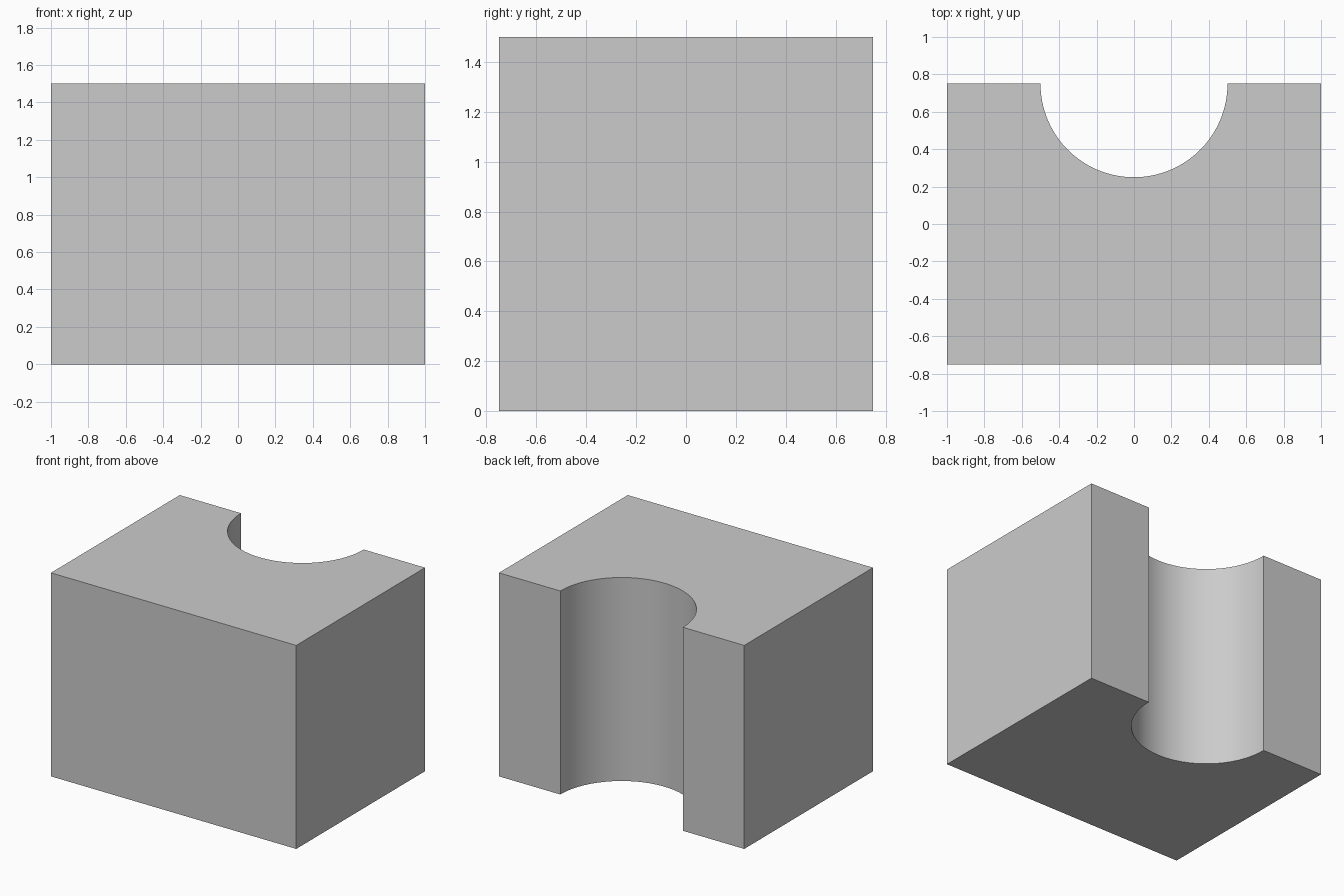
import bpy, bmesh, math

if "Cube" in bpy.data.objects:
    bpy.data.objects.remove(bpy.data.objects["Cube"])

WIDTH, DEPTH, HEIGHT = 2.0, 1.5, 1.5
RADIUS, SEGMENTS = 0.5, 64

# Plan outline: rectangle with a half-round channel in the back edge
x, y = WIDTH / 2, DEPTH / 2
outline = [(-x, y), (-x, -y), (x, -y), (x, y)]
for i in range(SEGMENTS + 1):
    a = -math.pi * i / SEGMENTS
    outline.append((RADIUS * math.cos(a), y + RADIUS * math.sin(a)))

# Extrude the outline upward into the block
bm = bmesh.new()
base = bm.faces.new([bm.verts.new((px, py, 0)) for px, py in outline])
top = bmesh.ops.extrude_face_region(bm, geom=[base], use_keep_orig=True)
bmesh.ops.translate(bm, vec=(0, 0, HEIGHT),
                    verts=[g for g in top["geom"] if isinstance(g, bmesh.types.BMVert)])
bmesh.ops.recalc_face_normals(bm, faces=bm.faces)

mesh = bpy.data.meshes.new("channel_block")
bm.to_mesh(mesh)
bm.free()
block = bpy.data.objects.new("channel_block", mesh)
bpy.context.collection.objects.link(block)

# Smooth the channel wall, keep the block edges sharp
bpy.context.view_layer.objects.active = block
block.select_set(True)
bpy.ops.object.shade_smooth_by_angle(angle=math.radians(30))
